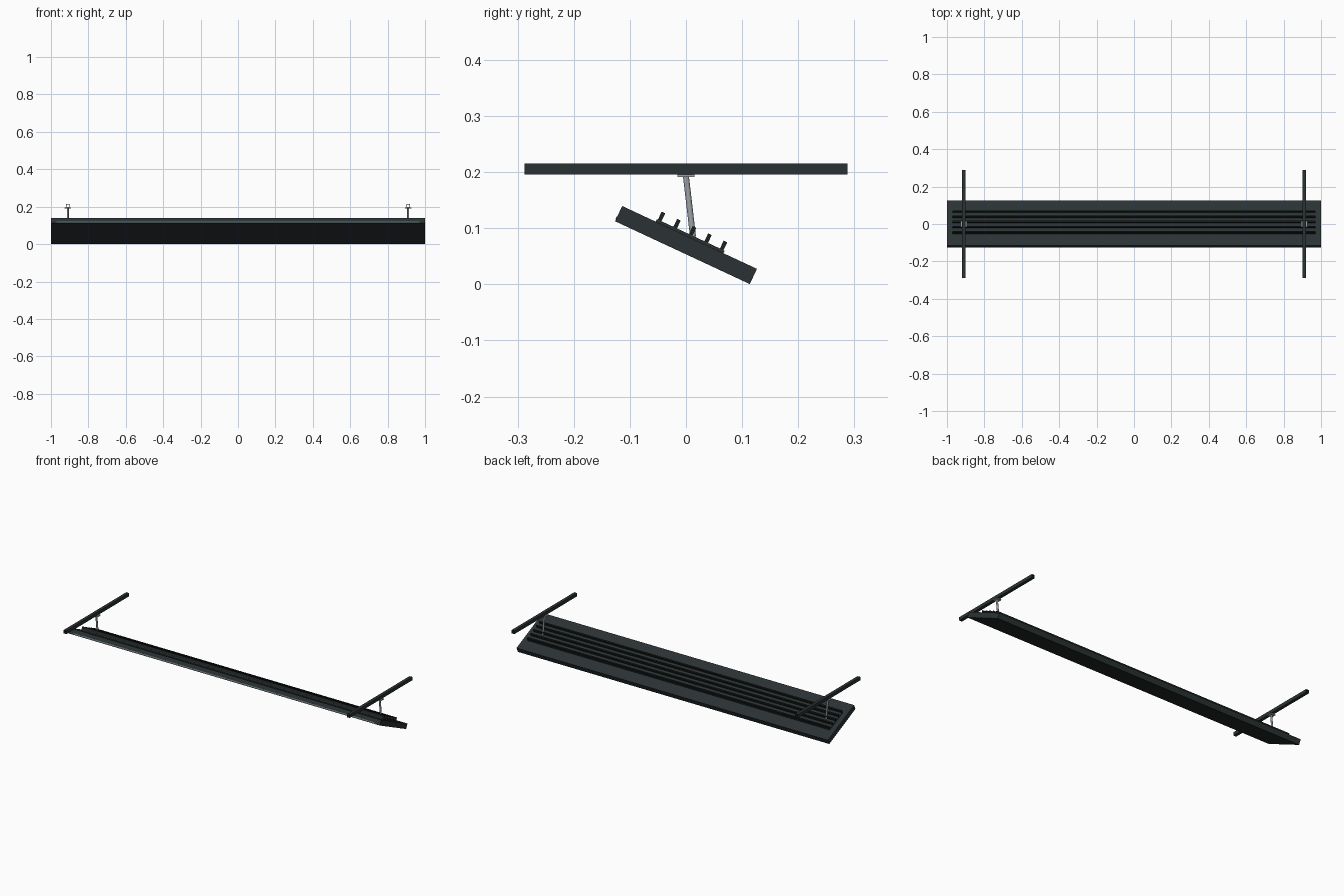
import bpy, bmesh, math
from mathutils import Matrix, Vector

if "Cube" in bpy.data.objects:
    bpy.data.objects.remove(bpy.data.objects["Cube"])

TILT = Matrix.Translation((0, 0, 0.07)) @ Matrix.Rotation(math.radians(-25), 4, 'X')


def material(name, rgb):
    m = bpy.data.materials.new(name)
    m.diffuse_color = (*rgb, 1)
    m.use_nodes = True
    m.node_tree.nodes["Principled BSDF"].inputs["Base Color"].default_value = m.diffuse_color
    return m


DARK = material("dark_housing", (0.024, 0.032, 0.033))
BLACK = material("black_fins", (0.012, 0.016, 0.016))
GREY = material("grey_metal", (0.35, 0.37, 0.38))
TRIM = material("trim_grey", (0.12, 0.15, 0.16))


def finish(name, bm, mat, matrix=Matrix()):
    bm.transform(matrix)
    mesh = bpy.data.meshes.new(name)
    bm.to_mesh(mesh)
    bm.free()
    mesh.materials.append(mat)
    obj = bpy.data.objects.new(name, mesh)
    bpy.context.collection.objects.link(obj)
    return obj


def box(name, center, size, mat, matrix=Matrix()):
    bm = bmesh.new()
    bmesh.ops.create_cube(bm, size=1)
    local = Matrix.Translation(center) @ Matrix.Diagonal((*size, 1))
    return finish(name, bm, mat, matrix @ local)


def rod(name, a, b, radius, mat):
    a, b = Vector(a), Vector(b)
    bm = bmesh.new()
    bmesh.ops.create_cone(bm, cap_ends=True, segments=16, radius1=radius,
                          radius2=radius, depth=(b - a).length)
    for f in bm.faces:
        f.smooth = len(f.verts) == 4
    for e in bm.edges:
        e.smooth = all(f.smooth for f in e.link_faces)
    turn = (b - a).to_track_quat('Z', 'Y').to_matrix().to_4x4()
    return finish(name, bm, mat, Matrix.Translation((a + b) / 2) @ turn)


def square_tube(name, center, width, height, length, wall, mat):
    bm = bmesh.new()
    rings = []
    for y in (-length / 2, length / 2):
        for inset in (0, wall):
            w, h = width / 2 - inset, height / 2 - inset
            rings.append([bm.verts.new((x, y, z)) for x, z in
                          ((-w, -h), (w, -h), (w, h), (-w, h))])
    # outer walls, inner walls and the two end rims
    for p, q in ((0, 2), (1, 3), (0, 1), (2, 3)):
        for i in range(4):
            j = (i + 1) % 4
            bm.faces.new((rings[p][i], rings[p][j], rings[q][j], rings[q][i]))
    bmesh.ops.recalc_face_normals(bm, faces=bm.faces)
    return finish(name, bm, mat, Matrix.Translation(center))


# Tilted housing with its raised back plate and front trim strip
box("housing", (0, 0, 0), (2, 0.265, 0.03), DARK, TILT)
box("fin_base", (0, 0, 0.0165), (1.94, 0.133, 0.007), DARK, TILT)
box("front_trim", (0, -0.1325, -0.009), (1.94, 0.002, 0.006), TRIM, TILT)

# Cooling fins running along the back
for i in range(5):
    box(f"cooling_fin_{i + 1}", (0, (i - 2) * 0.0305, 0.025),
        (1.94, 0.007, 0.021), BLACK, TILT)

# Hanging arm, mounting plate and hollow ceiling rail at each end
for side, x in (("left", -0.91), ("right", 0.91)):
    rod(f"{side}_arm", (x, 0.0125, 0.085), (x, 0, 0.192), 0.0053, GREY)
    box(f"{side}_mount_plate", (x, 0, 0.1935), (0.034, 0.03, 0.005), GREY)
    square_tube(f"{side}_rail", (x, 0, 0.2055), 0.018, 0.019, 0.575, 0.003, DARK)
